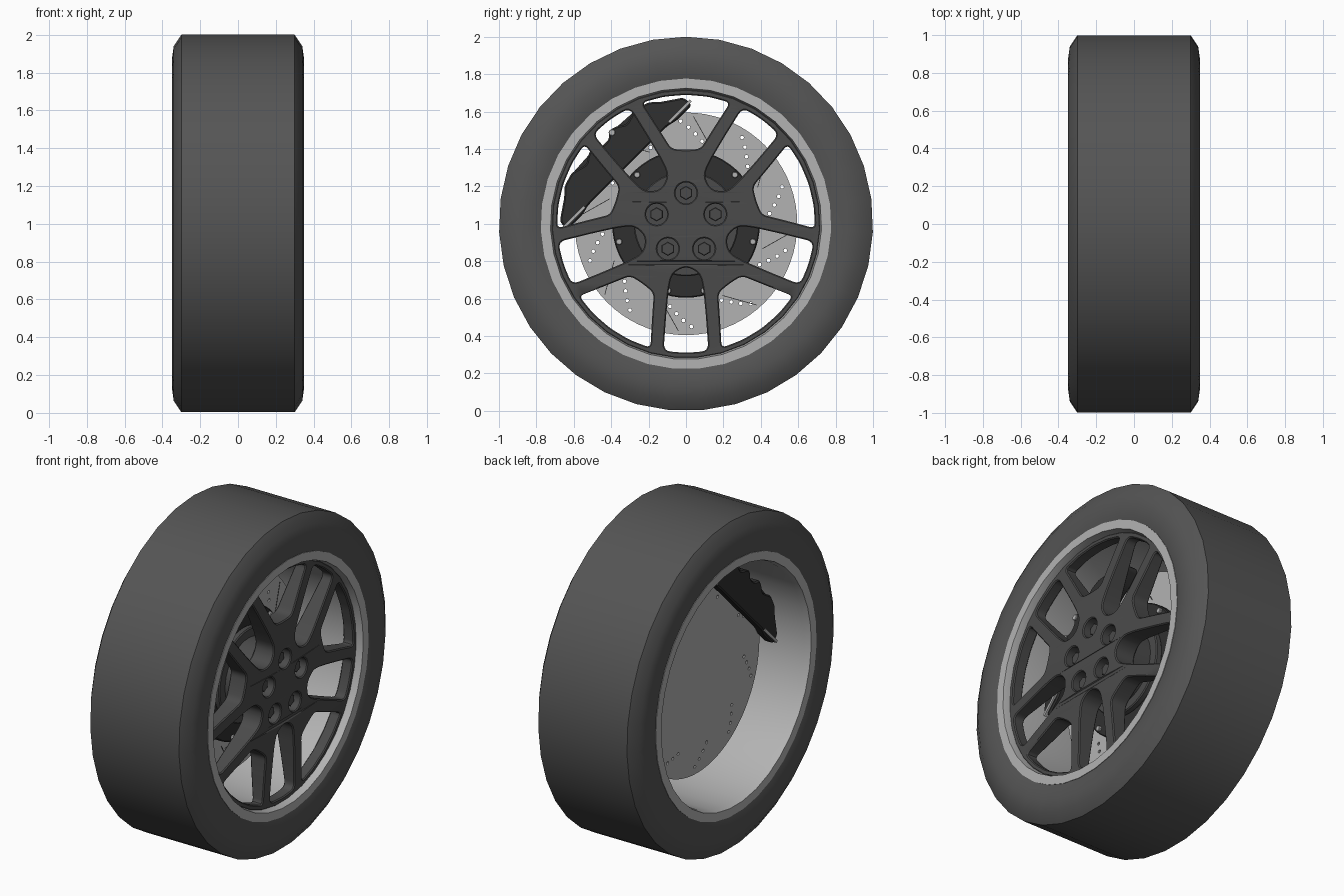
import bpy, bmesh
from math import sin, cos, pi, radians
from mathutils import Vector

if "Cube" in bpy.data.objects:
    bpy.data.objects.remove(bpy.data.objects["Cube"])

CZ = 1.0      # axle height; the axle runs along x
SIDES = 35


def material(name, v):
    m = bpy.data.materials.new(name)
    m.diffuse_color = (v, v, v, 1)
    m.use_nodes = True
    m.node_tree.nodes["Principled BSDF"].inputs["Base Color"].default_value = m.diffuse_color
    return m


RUBBER = material("rubber", 0.09)
DARK = material("dark_metal", 0.07)
BLACK = material("black_metal", 0.03)
SILVER = material("silver", 0.45)


def finish(name, me, mat, angle=35):
    ob = bpy.data.objects.new(name, me)
    bpy.context.collection.objects.link(ob)
    me.materials.clear()
    me.materials.append(mat)
    bpy.ops.object.select_all(action='DESELECT')
    ob.select_set(True)
    bpy.context.view_layer.objects.active = ob
    bpy.ops.object.shade_smooth_by_angle(angle=radians(angle))
    return ob


def lathe(name, profile, mat):
    """Spin a closed (x, radius) profile around the axle."""
    bm = bmesh.new()
    rings = [[bm.verts.new((x, r * sin(2 * pi * i / SIDES), CZ + r * cos(2 * pi * i / SIDES)))
              for x, r in profile] for i in range(SIDES)]
    n = len(profile)
    for i in range(SIDES):
        a, b = rings[i], rings[(i + 1) % SIDES]
        for j in range(n):
            k = (j + 1) % n
            bm.faces.new((a[j], a[k], b[k], b[j]))
    bmesh.ops.recalc_face_normals(bm, faces=bm.faces)
    me = bpy.data.meshes.new(name)
    bm.to_mesh(me)
    bm.free()
    return finish(name, me, mat)


def polar(r, deg):
    """Point in the wheel plane, angle clockwise from the top."""
    return Vector((r * sin(radians(deg)), r * cos(radians(deg))))


def turn(pts, deg):
    a = radians(deg)
    return [Vector((p[0] * cos(a) + p[1] * sin(a), p[1] * cos(a) - p[0] * sin(a))) for p in pts]


def circle(r, n, c=(0, 0)):
    return [Vector(c) + polar(r, 360 * i / n) for i in range(n)]


def fillet(pts, d, seg=4):
    out = []
    pts = [Vector(p) for p in pts]
    for i, p in enumerate(pts):
        a, b = pts[i - 1] - p, pts[(i + 1) % len(pts)] - p
        s = p + a.normalized() * min(d, a.length * 0.45)
        e = p + b.normalized() * min(d, b.length * 0.45)
        for k in range(seg + 1):
            t = k / seg
            out.append(s * (1 - t) ** 2 + p * 2 * t * (1 - t) + e * t * t)
    return out


def plate(name, loops, x0, x1, mat, bevel=0.0, warp=None):
    """Fill loops (inner ones are holes) in the wheel plane, thick from x0 to x1."""
    cu = bpy.data.curves.new(name, 'CURVE')
    cu.dimensions = '2D'
    cu.fill_mode = 'BOTH'
    cu.extrude = (x1 - x0) / 2 - bevel
    cu.bevel_depth = bevel
    cu.bevel_resolution = 0
    cu.offset = -bevel
    for lp in loops:
        sp = cu.splines.new('POLY')
        sp.points.add(len(lp) - 1)
        for q, p in zip(sp.points, lp):
            q.co = (p[0], p[1], 0, 1)
        sp.use_cyclic_u = True
    tmp = bpy.data.objects.new(name + "_curve", cu)
    bpy.context.collection.objects.link(tmp)
    dg = bpy.context.evaluated_depsgraph_get()
    me = bpy.data.meshes.new_from_object(tmp.evaluated_get(dg))
    bpy.data.objects.remove(tmp)
    bm = bmesh.new()
    bm.from_mesh(me)
    bmesh.ops.remove_doubles(bm, verts=bm.verts, dist=1e-5)
    for v in bm.verts:
        u, w, h = v.co
        x = (x0 + x1) / 2 + h
        if warp:
            x = warp((u * u + w * w) ** 0.5, x)
        v.co = (x, u, w + CZ)
    bmesh.ops.recalc_face_normals(bm, faces=bm.faces)
    bm.to_mesh(me)
    bm.free()
    me.name = name
    return finish(name, me, mat)


# Tire and rim barrel
half = [(0.335, 0.77), (0.346, 0.81), (0.35, 0.87), (0.34, 0.94), (0.30, 1.0)]
lathe("tire", half + [(-x, r) for x, r in reversed(half)], RUBBER)
half = [(0.30, 0.775), (0.34, 0.777), (0.34, 0.725), (0.30, 0.717)]
lathe("rim_barrel", half + [(-x, r) for x, r in reversed(half)], SILVER)

# Wheel face: outer ring, five V shaped spoke pairs, lug holes
wide_hole = fillet([polar(0.69, -20), polar(0.69, -10), polar(0.69, 0), polar(0.69, 10), polar(0.69, 20),
                    (0.15, 0.515), (0.078, 0.40), (0, 0.395), (-0.078, 0.40), (-0.15, 0.515)], 0.03)
right = [(0.12, 0.68), (0.107, 0.5), (0.093, 0.35), (0.075, 0.265)]
slim_hole = fillet([(0, 0.69)] + right + [(0, 0.225)] + [(-u, v) for u, v in reversed(right)], 0.04)
loops = [circle(0.72, SIDES)]
lugs = [polar(0.165, 72 * k) for k in range(5)]
for k in range(5):
    loops += [turn(wide_hole, 72 * k), turn(slim_hole, 72 * k + 36), circle(0.057, 20, lugs[k])]


def dish(r, x):
    t = min(1, max(0, (r - 0.2) / 0.48))
    if x > 0.25:
        return x - 0.02 * t
    return x + 0.05 * t


plate("wheel_spokes", loops, 0.18, 0.32, DARK, bevel=0.006, warp=dish)

# Hub and lug nuts
plate("hub", [circle(0.225, 40)], 0.04, 0.25, DARK)
for i, c in enumerate(lugs):
    plate(f"lug_nut_{i}", [circle(0.038, 6, c)], 0.24, 0.29, DARK, bevel=0.004)

# Brake rotor with drilled rows and slots
drill = []
for k in range(10):
    for r, d in ((0.55, 0), (0.517, 4.5), (0.483, 9), (0.45, 14)):
        drill.append(circle(0.010, 8, polar(r, 33 + 36 * k + d)))
plate("brake_rotor", [circle(0.595, 72)] + drill, -0.08, -0.02, SILVER)
for k in range(8):
    a, b = polar(0.575, 4 + 45 * k), polar(0.43, 18 + 45 * k)
    n = Vector((a.y - b.y, b.x - a.x)).normalized() * 0.002
    plate(f"rotor_slot_{k}", [[a + n, b + n, b - n, a - n]], -0.021, -0.0185, BLACK)

# Rotor hat and its bolts
plate("rotor_hat", [circle(0.395, 60)], -0.02, 0.03, BLACK, bevel=0.006)
plate("rotor_hat_step", [circle(0.28, 50)], 0.03, 0.07, DARK, bevel=0.006)
for k in range(12):
    plate(f"hat_bolt_{k}", [circle(0.017, 10, polar(0.37, 15 + 30 * k))], 0.02, 0.045, SILVER, bevel=0.003)

# Caliper straddling the rotor, drawn upright and turned to the upper left
side = [(0.03, 0.61), (0.06, 0.645), (0.11, 0.63), (0.15, 0.60), (0.24, 0.625), (0.32, 0.60),
        (0.36, 0.56), (0.47, 0.485), (0.47, 0.425), (0.36, 0.425), (0.30, 0.44)]
outline = turn(fillet(side + [(-u, v) for u, v in reversed(side)], 0.02, 3), -45)
plate("caliper_outer_half", [outline], -0.01, 0.09, BLACK, bevel=0.008)
plate("caliper_inner_half", [outline], -0.15, -0.09, BLACK, bevel=0.008)
for s in (-1, 1):
    tag = "left" if s < 0 else "right"
    box = [(0.05 * s, 0.605), (0.32 * s, 0.575), (0.30 * s, 0.605), (0.24 * s, 0.62), (0.07 * s, 0.63)]
    plate("caliper_bridge_" + tag, [turn(box, -45)], -0.12, 0.05, BLACK)
    rod = [(0.32 * s, 0.44), (0.485 * s, 0.44), (0.485 * s, 0.456), (0.32 * s, 0.456)]
    for x in (-0.155, 0.085):
        plate("caliper_pin_" + tag, [turn(rod, -45)], x, x + 0.016, SILVER)
    bolt = turn(circle(0.018, 10, (0.065 * s, 0.625)), -45)
    plate("caliper_bolt_" + tag, [bolt], 0.08, 0.10, SILVER, bevel=0.003)
